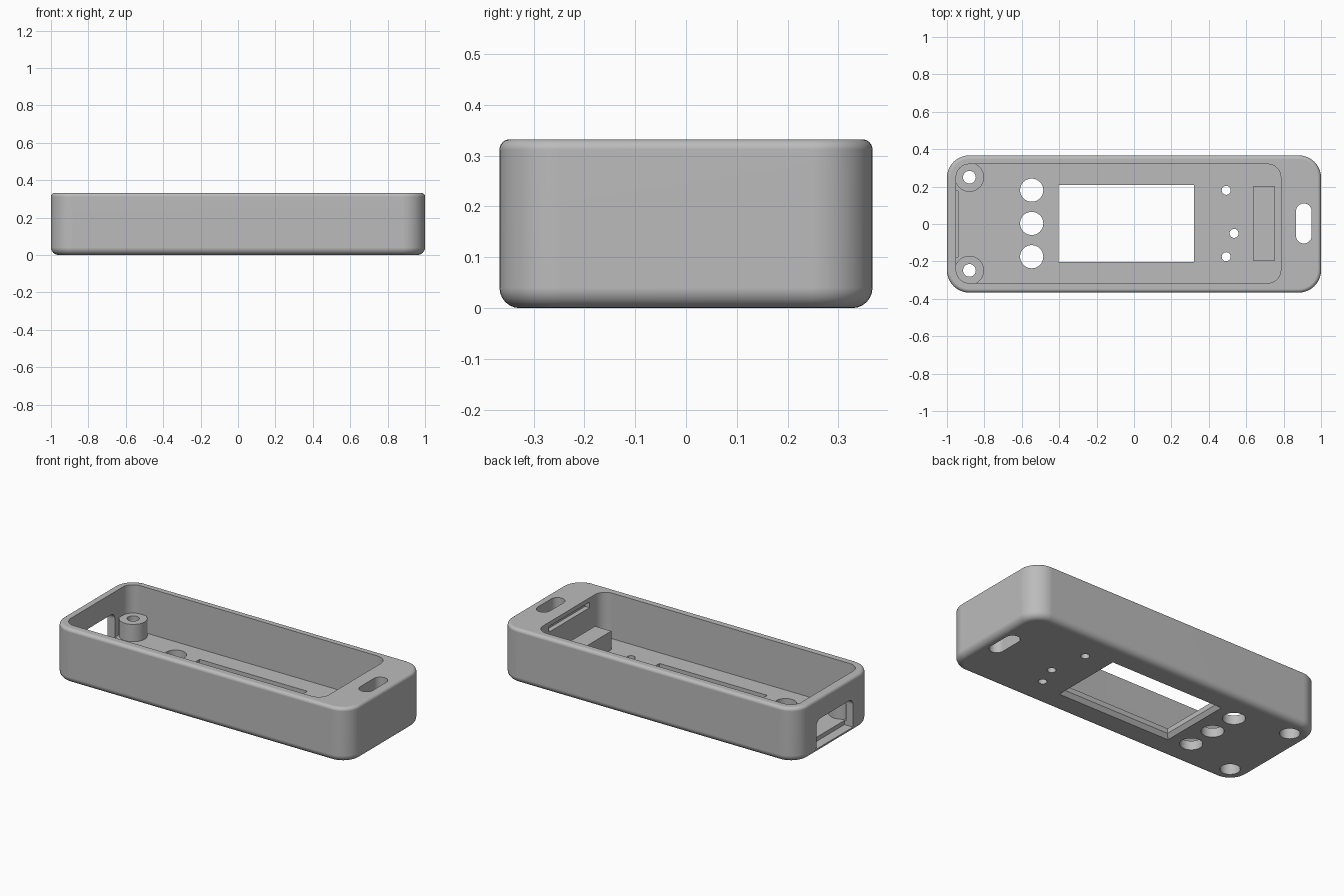
import bpy, bmesh, math

cube = bpy.data.objects.get("Cube")
if cube:
    bpy.data.objects.remove(cube, do_unlink=True)

grey = bpy.data.materials.new("mid_grey")
grey.use_nodes = True
grey.diffuse_color = (0.5, 0.5, 0.5, 1)
grey.node_tree.nodes["Principled BSDF"].inputs["Base Color"].default_value = (0.5, 0.5, 0.5, 1)


def outline(cx, cy, hx, hy, r, seg=10):
    """Rounded rectangle, counter-clockwise; r = 0 gives sharp corners."""
    pts = []
    for i, (sx, sy) in enumerate([(1, 1), (-1, 1), (-1, -1), (1, -1)]):
        steps = seg if r > 0 else 0
        for k in range(steps + 1):
            a = math.pi / 2 * (i + k / max(steps, 1))
            pts.append((cx + sx * (hx - r) + r * math.cos(a),
                        cy + sy * (hy - r) + r * math.sin(a)))
    return pts


def loft(name, rings, along_x=False):
    """Closed solid through rings of (cx, cy, hx, hy, r, height)."""
    bm = bmesh.new()
    loops = []
    for *shape, h in rings:
        loops.append([bm.verts.new((h, u, v) if along_x else (u, v, h))
                      for u, v in outline(*shape)])
    n = len(loops[0])
    for a, b in zip(loops, loops[1:]):
        for i in range(n):
            j = (i + 1) % n
            bm.faces.new((a[i], a[j], b[j], b[i]))
    bm.faces.new(loops[0][::-1])
    bm.faces.new(loops[-1])
    bmesh.ops.remove_doubles(bm, verts=bm.verts, dist=1e-5)
    bmesh.ops.recalc_face_normals(bm, faces=bm.faces)
    mesh = bpy.data.meshes.new(name)
    bm.to_mesh(mesh)
    bm.free()
    mesh.materials.append(grey)
    obj = bpy.data.objects.new(name, mesh)
    bpy.context.collection.objects.link(obj)
    return obj


def prism(name, cx, cy, hx, hy, r, low, high, along_x=False):
    return loft(name, [(cx, cy, hx, hy, r, low), (cx, cy, hx, hy, r, high)], along_x)


def combine(tool, operation="DIFFERENCE"):
    bpy.context.view_layer.objects.active = body
    mod = body.modifiers.new("combine", "BOOLEAN")
    mod.operation, mod.solver, mod.object = operation, "EXACT", tool
    bpy.ops.object.modifier_apply(modifier=mod.name)
    bpy.data.objects.remove(tool, do_unlink=True)


# Outer shell with rounded bottom and top edges
HX, HY, TOP, CORNER, FLOOR = 1.0, 0.367, 0.332, 0.12, 0.055
LOW_R, TOP_R, STEPS = 0.04, 0.02, 6
rings = []
for k in range(STEPS + 1):
    a = math.pi / 2 * k / STEPS
    d = LOW_R * (1 - math.sin(a))
    rings.append((0, 0, HX - d, HY - d, CORNER - d, LOW_R * (1 - math.cos(a))))
for k in range(STEPS + 1):
    a = math.pi / 2 * k / STEPS
    d = TOP_R * (1 - math.cos(a))
    rings.append((0, 0, HX - d, HY - d, CORNER - d, TOP - TOP_R * (1 - math.sin(a))))
body = loft("enclosure_body", rings)

# Main cavity
combine(prism("cavity", -0.083, 0.002, 0.868, 0.318, 0.07, FLOOR, 0.5))

# Screw posts and the support block
for y in (-0.248, 0.25):
    combine(prism("post", -0.88, y, 0.078, 0.078, 0.078, 0.03, 0.16), "UNION")
combine(prism("support_block", 0.695, 0.003, 0.055, 0.2, 0, 0.03, 0.168), "UNION")

# Screw holes with wider recesses underneath
for y in (-0.248, 0.25):
    combine(prism("screw_hole", -0.88, y, 0.034, 0.034, 0.034, -0.1, 0.4))
    combine(prism("screw_recess", -0.88, y, 0.055, 0.055, 0.055, -0.1, 0.07))

# Button holes, then small indicator holes
for y in (-0.175, 0.003, 0.181):
    combine(prism("button_hole", -0.547, y, 0.062, 0.062, 0.062, -0.1, 0.1))
for x, y in ((0.493, 0.18), (0.535, -0.05), (0.493, -0.175)):
    combine(prism("small_hole", x, y, 0.024, 0.024, 0.024, -0.1, 0.1))

# Display window, flared toward the underside
combine(loft("window", [(-0.042, 0.003, 0.382, 0.225, 0, -0.003),
                        (-0.042, 0.003, 0.362, 0.205, 0, 0.025),
                        (-0.042, 0.003, 0.362, 0.205, 0, 0.1)]))

# Strap slot at one end
combine(prism("strap_slot", 0.908, 0.003, 0.042, 0.107, 0.042, -0.1, 0.5))

# Lid tab groove in the inner end wall
combine(prism("tab_groove", 0.79, 0, 0.025, 0.195, 0, 0.272, 0.306))

# Port opening in the other end, rounded at the top
combine(prism("port", 0, 0.1175, 0.177, 0.0875, 0.04, -1.1, -0.941, True))
combine(prism("port_base", 0, 0.07, 0.177, 0.04, 0, -1.1, -0.941, True))

# Shading
bpy.ops.object.select_all(action="DESELECT")
body.select_set(True)
bpy.context.view_layer.objects.active = body
bpy.ops.object.shade_smooth_by_angle(angle=math.radians(28))
weighted = body.modifiers.new("flat_face_normals", "WEIGHTED_NORMAL")
weighted.keep_sharp = True
